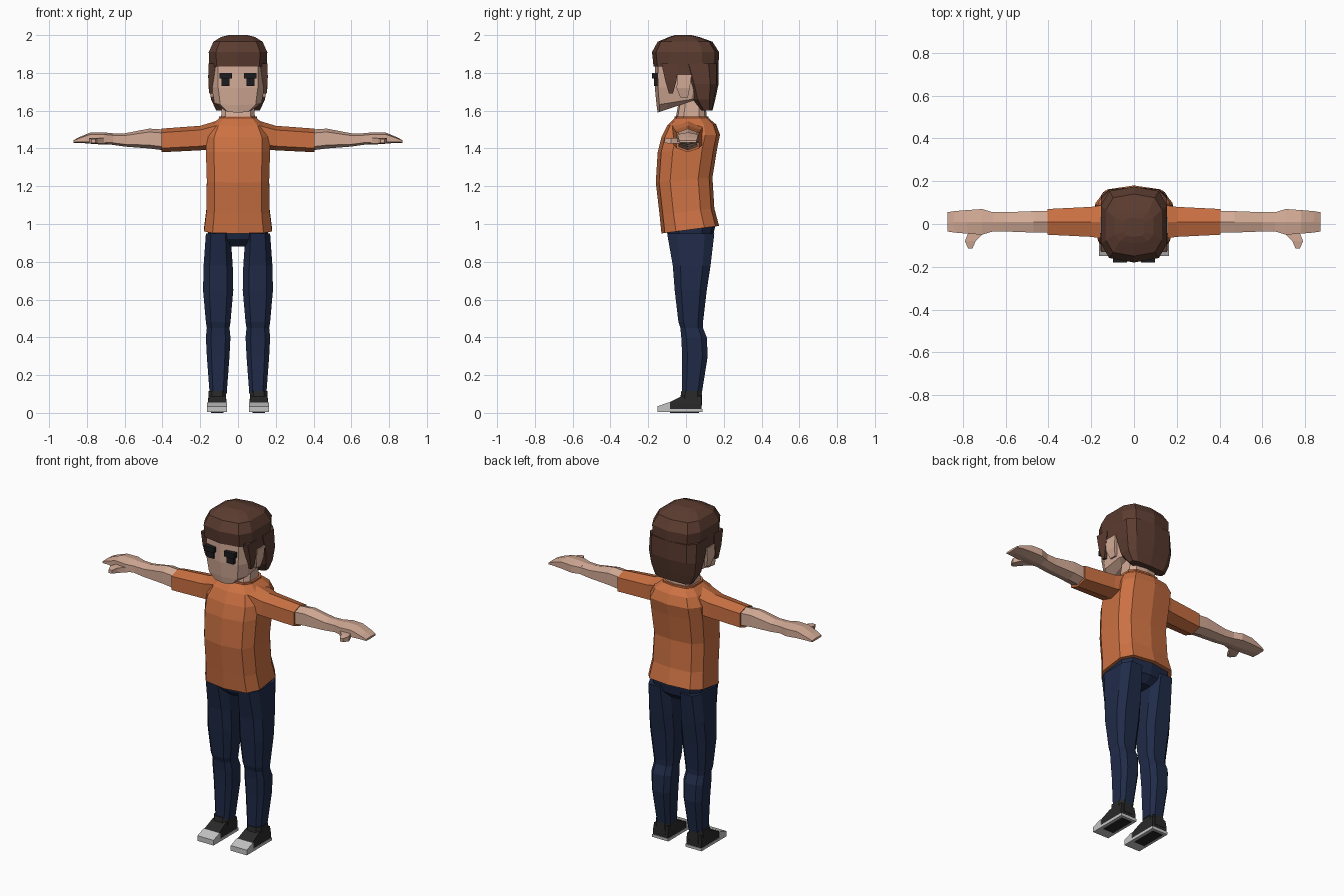
import bpy
import bmesh
from math import cos, sin, pi, copysign

cube = bpy.data.objects.get("Cube")
if cube:
    bpy.data.objects.remove(cube, do_unlink=True)


def material(name, red, green, blue):
    mat = bpy.data.materials.new(name)
    mat.use_nodes = True
    mat.diffuse_color = (red, green, blue, 1)
    shader = mat.node_tree.nodes["Principled BSDF"]
    shader.inputs["Base Color"].default_value = mat.diffuse_color
    shader.inputs["Roughness"].default_value = .9
    return mat


skin = material("skin", .66, .41, .31)
shirt = material("orange cloth", .6, .165, .055)
denim = material("navy denim", .014, .024, .065)
hair = material("brown hair", .105, .045, .03)
canvas = material("charcoal canvas", .022, .022, .023)
rubber = material("pale rubber", .55, .55, .55)
eye_black = material("eye black", .012, .012, .014)


def section(sides, turn=0, squareness=.6):
    """Polygon between circle and square, scaled to reach one unit each way."""
    points = []
    for i in range(sides):
        angle = 2 * pi * (i + turn) / sides - pi / 2
        points.append([copysign(abs(c) ** squareness, c)
                       for c in (cos(angle), sin(angle))])
    reach_u = max(u for u, v in points)
    reach_v = max(v for u, v in points)
    return [(u / reach_u, v / reach_v) for u, v in points]


torso_section = section(sides=10)
limb_section = section(sides=8, turn=.5)
arm_section = section(sides=6)
box_section = section(sides=4, turn=.5, squareness=0)


def loft(name, mat, outline, rings, at=(0, 0, 0), axis="z", tilt=0, mirror=False):
    """Skin rings of (position, half width, depth start, depth end).

    The tilt raises the far side of the first ring and fades to the last.
    """
    bm = bmesh.new()
    loops = []
    for index, (position, half, start, end) in enumerate(rings):
        fade = tilt * (1 - index / (len(rings) - 1))
        loop = []
        for u, v in outline:
            blend = (v + 1) / 2
            across = u * half
            depth = start + (end - start) * blend
            along = position + fade * blend
            place = {"x": (along, across, depth),
                     "y": (depth, along, across),
                     "z": (across, depth, along)}[axis]
            loop.append(bm.verts.new([p + o for p, o in zip(place, at)]))
        loops.append(loop)
    for low, high in zip(loops, loops[1:]):
        for i in range(len(low)):
            bm.faces.new((low[i - 1], low[i], high[i], high[i - 1]))
    bm.faces.new(loops[0])
    bm.faces.new(loops[-1])
    bmesh.ops.recalc_face_normals(bm, faces=bm.faces)
    mesh = bpy.data.meshes.new(name)
    bm.to_mesh(mesh)
    bm.free()
    mesh.materials.append(mat)
    part = bpy.data.objects.new(name, mesh)
    bpy.context.collection.objects.link(part)
    if mirror:
        part.modifiers.new("Mirror", 'MIRROR')


def block(name, mat, bottom, top, half, front, back, at):
    """Mirrored pair of plain boxes."""
    rings = [(height, half, front, back) for height in (bottom, top)]
    loft(name, mat, box_section, rings, at=at, mirror=True)


# Anchor points that the parts are measured from
waist = (0, 0, 1)
shoulder = (0, .01, 1.44)
hip = (.105, 0, 0)
foot = (.11, 0, 0)
chin = (0, 0, 1.6)
eye_centre = (.066, 0, 1.77)

# Shirt
loft("shirt_body", shirt, torso_section, at=waist, tilt=.04, rings=[
    (-.05, .18, -.13, .175),
    (.05, .168, -.14, .15),
    (.22, .165, -.16, .14),
    (.38, .17, -.15, .165),
    (.46, .168, -.13, .18),
    (.52, .14, -.1, .16),
    (.56, .1, -.06, .12)])
loft("collar", shirt, torso_section, at=waist, tilt=.02, rings=[
    (.54, .1, -.06, .12),
    (.57, .1, -.06, .12)])
loft("sleeve", shirt, arm_section, at=shoulder, axis="x", mirror=True, rings=[
    (.1, .085, -.04, .11),
    (.2, .07, -.05, .08),
    (.405, .06, -.06, .065)])

# Bare arms and hands
loft("forearm", skin, arm_section, at=shoulder, axis="x", mirror=True, rings=[
    (.39, .05, -.05, .06),
    (.47, .05, -.04, .065),
    (.6, .045, -.03, .04),
    (.67, .045, -.02, .04)])
loft("hand", skin, arm_section, at=shoulder, axis="x", mirror=True, rings=[
    (.66, .045, -.02, .04),
    (.71, .06, -.02, .045),
    (.78, .055, -.015, .045),
    (.84, .05, -.01, .02),
    (.872, .045, -.01, .003)])
loft("thumb", skin, box_section, at=shoulder, axis="y", mirror=True, rings=[
    (-.04, .015, .69, .77),
    (-.09, .015, .74, .79),
    (-.125, .01, .755, .775)])

# Trousers
loft("trouser_hips", denim, torso_section, at=waist, rings=[
    (-.12, .06, -.05, .1),
    (-.08, .155, -.09, .14),
    (-.01, .165, -.11, .155)])
loft("trouser_leg", denim, limb_section, at=hip, mirror=True, rings=[
    (.1, .045, -.02, .083),
    (.3, .06, -.02, .115),
    (.4, .065, -.025, .11),
    (.45, .06, -.03, .09),
    (.48, .065, -.04, .09),
    (.65, .08, -.06, .11),
    (.78, .077, -.07, .13),
    (.95, .065, -.1, .15)])

# Shoes
loft("shoe_ankle", canvas, limb_section, at=foot, mirror=True, rings=[
    (.04, .05, -.035, .085),
    (.115, .045, -.025, .083)])
loft("shoe_upper", canvas, box_section, at=foot, mirror=True, rings=[
    (.015, .05, -.1, .083),
    (.05, .05, -.1, .083),
    (.09, .045, -.02, .08)])
loft("shoe_toe_cap", rubber, box_section, at=foot, mirror=True, rings=[
    (.004, .053, -.15, -.085),
    (.035, .053, -.15, -.085),
    (.055, .053, -.095, -.085)])
block("shoe_sole", rubber, bottom=.004, top=.02, half=.053,
      front=-.15, back=.087, at=foot)
block("shoe_tread", canvas, bottom=0, top=.007, half=.034,
      front=-.085, back=.07, at=foot)

# Neck, head and ears
loft("neck", skin, torso_section, at=chin, rings=[
    (-.04, .09, -.055, .11),
    (.09, .08, -.03, .1)])
loft("head", skin, torso_section, at=chin, tilt=.06, rings=[
    (-.01, .075, -.15, .03),
    (.03, .125, -.156, .09),
    (.12, .14, -.165, .12),
    (.27, .142, -.165, .13)])
loft("ear", skin, box_section, at=(.138, 0, 1.6), mirror=True, rings=[
    (.07, .005, -.03, .01),
    (.12, .018, -.05, .02),
    (.19, .02, -.045, .03)])

# Brows and eyes
block("brow", eye_black, bottom=0, top=.03, half=.033,
      front=-.18, back=-.14, at=eye_centre)
block("eye", eye_black, bottom=-.04, top=.01, half=.022,
      front=-.17, back=-.14, at=eye_centre)

# Hair: crown with fringe, back of the head, sides and sideburns
loft("hair_crown", hair, torso_section, at=chin, rings=[
    (.235, .152, -.172, .172),
    (.31, .155, -.18, .175),
    (.365, .13, -.15, .14),
    (.39, .09, -.09, .07),
    (.4, .05, -.06, .03)])
loft("hair_back", hair, torso_section, at=chin, rings=[
    (0, .115, .08, .14),
    (.06, .143, .03, .155),
    (.14, .155, 0, .172),
    (.25, .154, -.04, .173)])
block("hair_side", hair, bottom=.19, top=.25, half=.02,
      front=-.06, back=.06, at=(.132, 0, 1.6))
loft("sideburn", hair, box_section, at=(.13, 0, 1.6), mirror=True, rings=[
    (.09, .022, -.09, -.07),
    (.16, .027, -.11, -.05),
    (.25, .025, -.13, -.04)])
